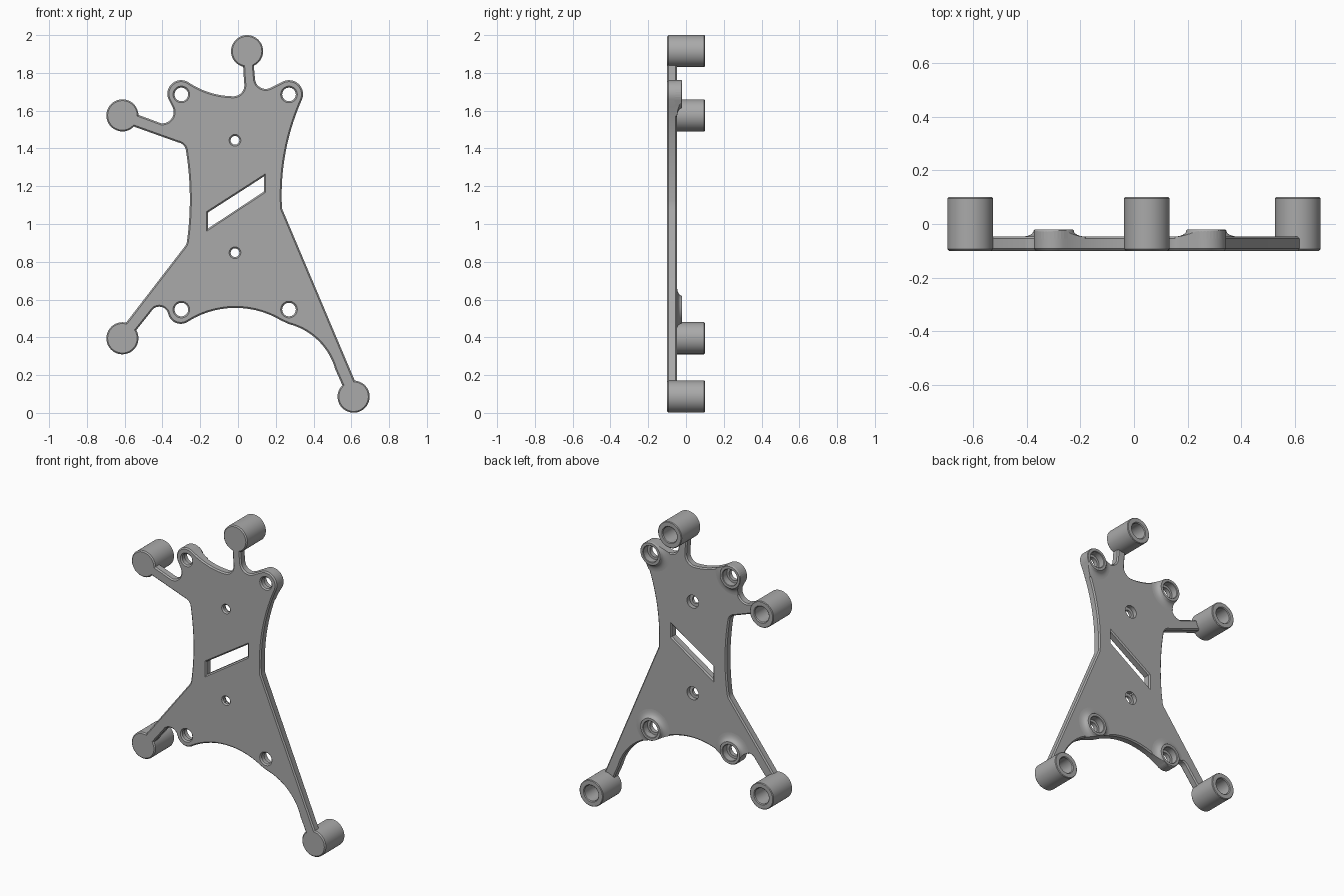
import bpy, bmesh, math
from mathutils import Vector, Matrix

if "Cube" in bpy.data.objects:
    bpy.data.objects.remove(bpy.data.objects["Cube"])

grey = bpy.data.materials.new("mid_grey")
grey.diffuse_color = (0.4, 0.4, 0.4, 1)
grey.use_nodes = True
grey.node_tree.nodes["Principled BSDF"].inputs["Base Color"].default_value = grey.diffuse_color
FRONT, BACK, CH = -0.1, -0.047, 0.008

# Plate outline: (x, z) is a straight step, (mx, mz, x, z) is an arc through the middle point
OUTLINE = [
    (0.026, 1.86), (0.032, 1.75), (0.018, 1.695, -0.021, 1.676),
    (-0.14, 1.693, -0.262, 1.75), (-0.356, 1.737, -0.37, 1.665),
    (-0.344, 1.613), (-0.352, 1.558, -0.407, 1.533), (-0.55, 1.586),
    (-0.572, 1.523), (-0.317, 1.432), (-0.287, 1.415, -0.275, 1.385),
    (-0.255, 1.135, -0.27, 0.91), (-0.274, 0.895, -0.281, 0.882),
    (-0.606, 0.46), (-0.556, 0.416), (-0.46, 0.536),
    (-0.413, 0.562, -0.37, 0.525), (-0.318, 0.473, -0.262, 0.485),
    (-0.012, 0.556, 0.23, 0.488), (0.27, 0.47),
    (0.437, 0.37, 0.515, 0.23), (0.562, 0.125), (0.627, 0.15),
    (0.233, 1.082), (0.252, 1.38, 0.339, 1.66),
    (0.32, 1.742, 0.233, 1.752), (0.17, 1.72),
    (0.112, 1.727, 0.09, 1.767), (0.082, 1.86)]
STANDOFFS = [(0.048, 1.915), (-0.612, 1.575), (-0.612, 0.395), (0.612, 0.086)]
SCREWS = [(x, z) for x in (-0.3, 0.27) for z in (0.547, 1.686)]
PINS = [(-0.016, 1.443), (-0.016, 0.848)]


def arc(a, m, b, n=14):
    """Points after a, through m, up to b."""
    (ax, ay), (bx, by), (cx, cy) = a, m, b
    d = 2 * (ax * (by - cy) + bx * (cy - ay) + cx * (ay - by))
    a2, b2, c2 = ax * ax + ay * ay, bx * bx + by * by, cx * cx + cy * cy
    ux = (a2 * (by - cy) + b2 * (cy - ay) + c2 * (ay - by)) / d
    uy = (a2 * (cx - bx) + b2 * (ax - cx) + c2 * (bx - ax)) / d
    r = math.hypot(ax - ux, ay - uy)
    t0, tm, t1 = (math.atan2(p[1] - uy, p[0] - ux) for p in (a, m, b))
    ccw, mid = (t1 - t0) % math.tau, (tm - t0) % math.tau
    sweep = ccw if mid < ccw else ccw - math.tau
    return [(ux + r * math.cos(t0 + sweep * i / n), uy + r * math.sin(t0 + sweep * i / n))
            for i in range(1, n + 1)]


def outline_points():
    pts = []
    for s in OUTLINE:
        pts += [s] if len(s) == 2 else arc(pts[-1], s[:2], s[2:])
    return pts


def circle(c, r, n=40):
    return [(c[0] + r * math.cos(math.tau * i / n), c[1] + r * math.sin(math.tau * i / n))
            for i in range(n)]


def mesh_object(name, bm):
    bmesh.ops.recalc_face_normals(bm, faces=bm.faces)
    me = bpy.data.meshes.new(name)
    bm.to_mesh(me)
    bm.free()
    me.materials.append(grey)
    ob = bpy.data.objects.new(name, me)
    bpy.context.collection.objects.link(ob)
    return ob


def lathe(name, c, profile, n=48):
    """Spin a closed (radius, y) profile around the y axis at c = (x, z)."""
    bm = bmesh.new()
    rings = [[bm.verts.new((c[0] + r * math.cos(math.tau * i / n), y,
                            c[1] + r * math.sin(math.tau * i / n))) for i in range(n)]
             for r, y in profile]
    for k, a in enumerate(rings):
        b = rings[(k + 1) % len(rings)]
        for i in range(n):
            j = (i + 1) % n
            bm.faces.new((a[i], a[j], b[j], b[i]))
    bmesh.ops.remove_doubles(bm, verts=bm.verts, dist=1e-5)
    return mesh_object(name, bm)


def prism(name, pts, y0, y1):
    bm = bmesh.new()
    f = bm.faces.new([bm.verts.new((x, y0, z)) for x, z in pts])
    g = bmesh.ops.extrude_face_region(bm, geom=[f])
    bmesh.ops.translate(bm, vec=(0, y1 - y0, 0),
                        verts=[v for v in g["geom"] if isinstance(v, bmesh.types.BMVert)])
    return mesh_object(name, bm)


def boolean(ob, cutter, op):
    m = ob.modifiers.new("cut", 'BOOLEAN')
    m.operation, m.object, m.solver = op, cutter, 'EXACT'
    cutter.hide_render = True
    cutter.hide_set(True)


def smooth(ob):
    bpy.ops.object.select_all(action='DESELECT')
    ob.select_set(True)
    bpy.context.view_layer.objects.active = ob
    bpy.ops.object.shade_smooth_by_angle(angle=math.radians(30))


# Plate: filled flat curve with holes and chamfered edges
cu = bpy.data.curves.new("plate_curve", 'CURVE')
cu.dimensions, cu.fill_mode = '2D', 'BOTH'
cu.extrude = (BACK - FRONT) / 2 - CH
cu.bevel_depth, cu.bevel_resolution, cu.offset = CH, 0, -CH
slot = [(-0.159, 0.976), (0.138, 1.172), (0.138, 1.252), (-0.159, 1.061)]
loops = [outline_points(), slot] + [circle(c, 0.036) for c in SCREWS] \
    + [circle(c, 0.023) for c in PINS]
for pts in loops:
    sp = cu.splines.new('POLY')
    sp.points.add(len(pts) - 1)
    for p, (x, z) in zip(sp.points, pts):
        p.co = (x, z, 0, 1)
    sp.use_cyclic_u = True
tmp = bpy.data.objects.new("plate_curve", cu)
bpy.context.collection.objects.link(tmp)
bpy.context.view_layer.update()
bm = bmesh.new()
bm.from_mesh(tmp.evaluated_get(bpy.context.evaluated_depsgraph_get()).to_mesh())
bpy.data.objects.remove(tmp)
bmesh.ops.remove_doubles(bm, verts=bm.verts, dist=1e-5)
bm.transform(Matrix.Translation((0, (FRONT + BACK) / 2, 0)) @ Matrix.Rotation(math.pi / 2, 4, 'X'))
plate = mesh_object("plate", bm)

# Counterbores on the back of the plate
for c in PINS:
    boolean(plate, lathe("pin_counterbore_cutter", c,
                         [(0, -0.075), (0.042, -0.075), (0.042, 0), (0, 0)]), 'DIFFERENCE')
for c in SCREWS:
    boolean(plate, lathe("screw_counterbore_cutter", c,
                         [(0, -0.065), (0.052, -0.065), (0.052, 0), (0, 0)]), 'DIFFERENCE')
smooth(plate)

# Screw bosses: flared rings trimmed to the plate outline
trim = prism("outline_trimmer", outline_points(), -0.09, 0.05)
flare = [(0.075 + 0.045 * (1 - math.sin(t)), BACK + 0.022 * (1 - math.cos(t)))
         for t in (math.pi / 2 * i / 6 for i in range(7))]
for c in SCREWS:
    boss = lathe("screw_boss", c, [(0.052, -0.06), (0.12, -0.06)] + flare
                 + [(0.071, -0.02), (0.055, -0.02), (0.052, -0.023)])
    boolean(boss, trim, 'INTERSECT')
    smooth(boss)

# Standoffs: cylinders with blind holes from the back
for c in STANDOFFS:
    smooth(lathe("standoff", c, [
        (0, FRONT), (0.078, FRONT), (0.085, FRONT + 0.007), (0.085, 0.096), (0.081, 0.1),
        (0.055, 0.1), (0.05, 0.095), (0.05, -0.05), (0, -0.05)]))
